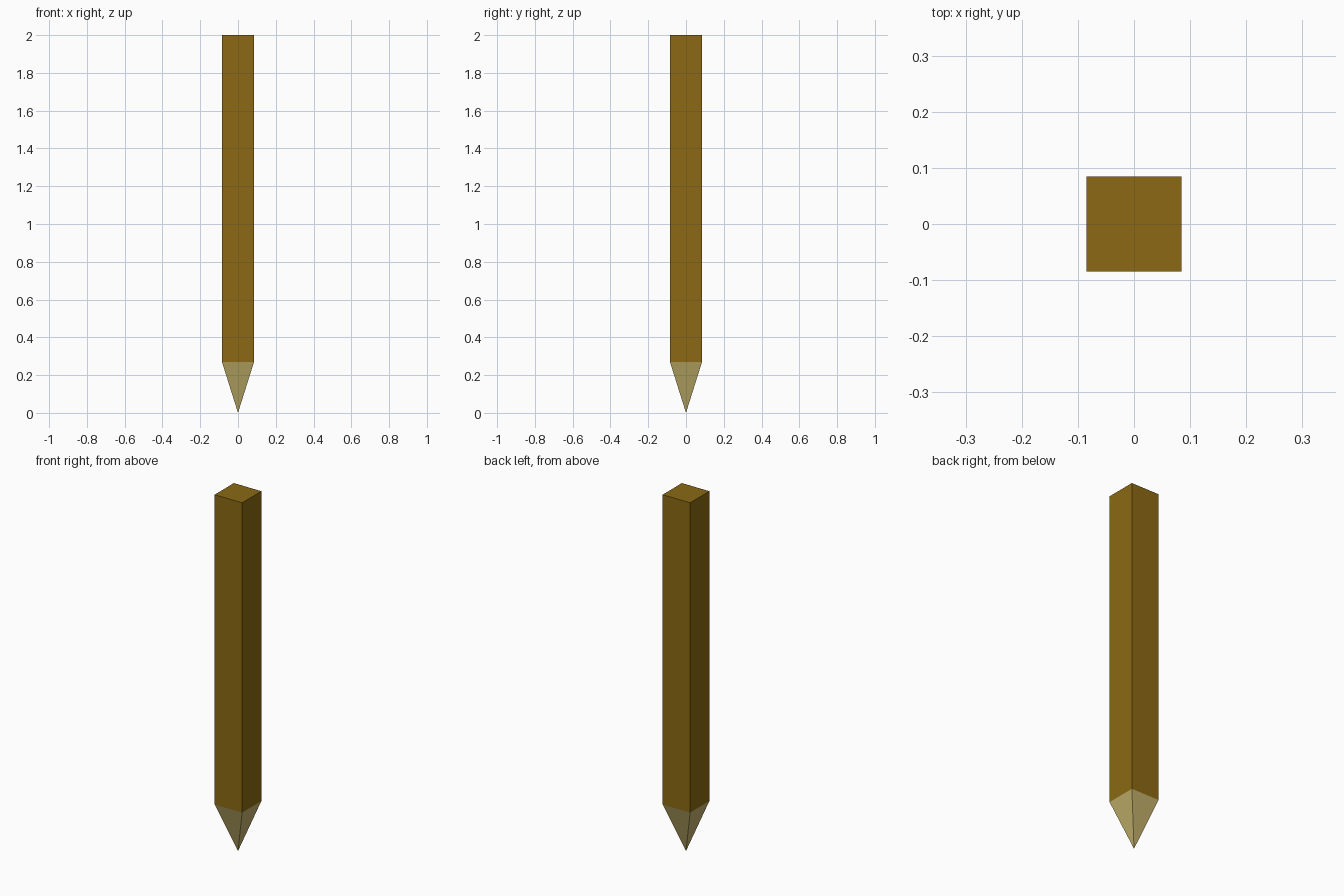
import bpy, bmesh

if "Cube" in bpy.data.objects:
    bpy.data.objects.remove(bpy.data.objects["Cube"])

HALF = 0.085      # half width of the square stake
SHOULDER = 0.27   # height where the point meets the shaft
TOP = 2.0


def linear(c):
    return c / 12.92 if c <= 0.04045 else ((c + 0.055) / 1.055) ** 2.4


def material(name, rgb):
    mat = bpy.data.materials.new(name)
    mat.diffuse_color = (*[linear(c / 255) for c in rgb], 1)
    mat.use_nodes = True
    mat.node_tree.nodes["Principled BSDF"].inputs["Base Color"].default_value = mat.diffuse_color
    return mat


def square(bm, z):
    return [bm.verts.new((x * HALF, y * HALF, z))
            for x, y in ((-1, -1), (1, -1), (1, 1), (-1, 1))]


def finish(bm, name, mat):
    bmesh.ops.recalc_face_normals(bm, faces=bm.faces)
    mesh = bpy.data.meshes.new(name)
    bm.to_mesh(mesh)
    bm.free()
    mesh.materials.append(mat)
    bpy.context.collection.objects.link(bpy.data.objects.new(name, mesh))


# Square wooden shaft
bm = bmesh.new()
base = bm.faces.new(square(bm, SHOULDER))
moved = bmesh.ops.extrude_face_region(bm, geom=[base], use_keep_orig=True)["geom"]
bmesh.ops.translate(bm, vec=(0, 0, TOP - SHOULDER),
                    verts=[v for v in moved if isinstance(v, bmesh.types.BMVert)])
finish(bm, "stake_shaft", material("wood", (139, 105, 20)))

# Four-sided sharpened point in bare wood
bm = bmesh.new()
ring = square(bm, SHOULDER)
tip = bm.verts.new((0, 0, 0))
bm.faces.new(ring)
for i in range(4):
    bm.faces.new((ring[i], ring[(i + 1) % 4], tip))
finish(bm, "stake_point", material("bare_wood", (196, 178, 108)))
